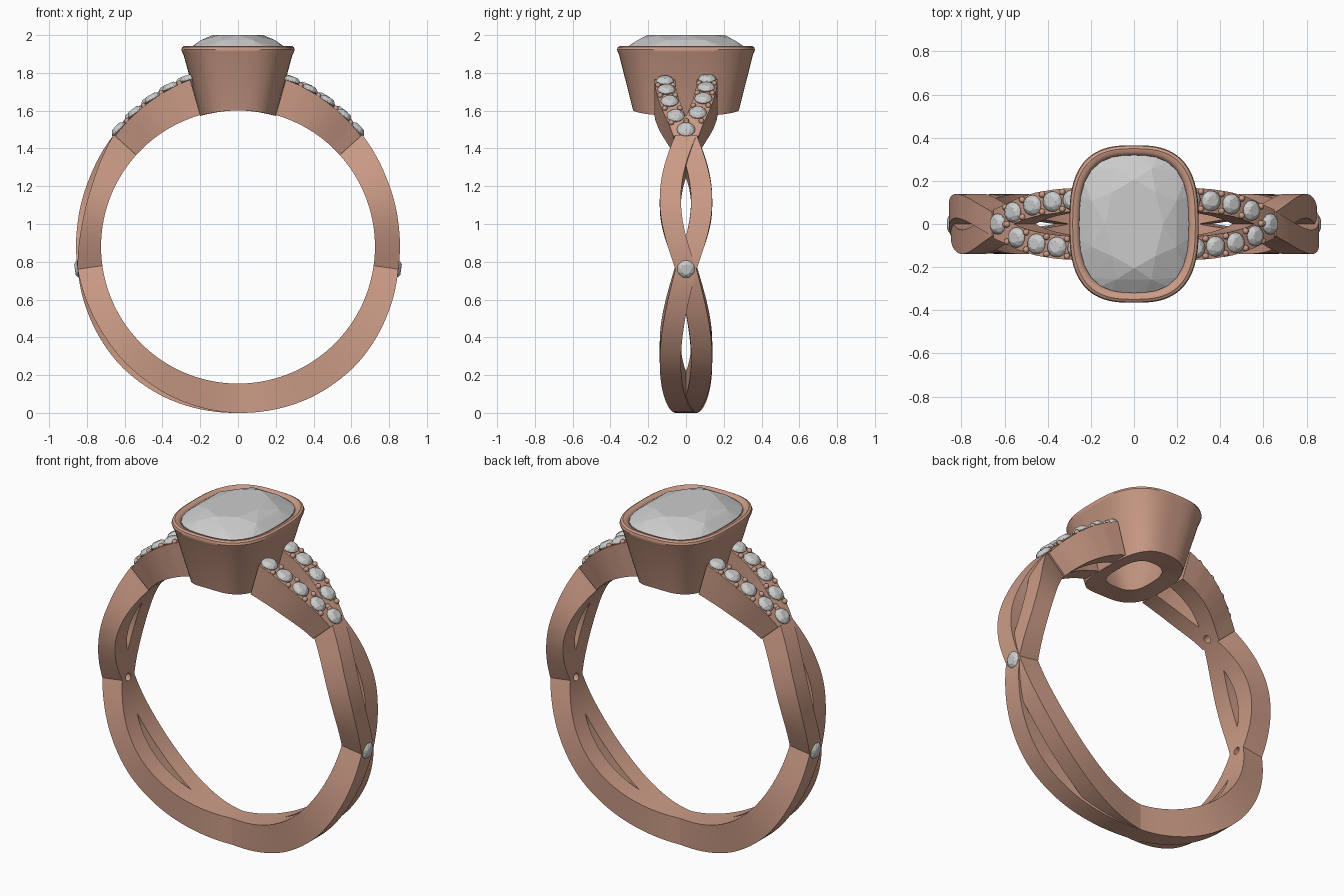
import bpy, bmesh, math
from mathutils import Matrix, Vector

if "Cube" in bpy.data.objects:
    bpy.data.objects.remove(bpy.data.objects["Cube"])

CZ, RIN = 0.88, 0.725          # finger hole centre height and radius
copper = bpy.data.materials.new("rose_metal")
copper.diffuse_color = (0.60, 0.33, 0.24, 1)
copper.use_nodes = True
copper.node_tree.nodes["Principled BSDF"].inputs["Base Color"].default_value = copper.diffuse_color


def polar(deg, r, y):
    a = math.radians(deg)
    return Vector((r * math.cos(a), y, CZ + r * math.sin(a)))


def interp(table, x):
    for (x0, v0), (x1, v1) in zip(table, table[1:]):
        if x <= x1:
            return v0 + (v1 - v0) * (x - x0) / (x1 - x0)
    return table[-1][1]


def finish(bm, name, mat=None, smooth=True):
    bmesh.ops.recalc_face_normals(bm, faces=bm.faces)
    if smooth:
        for f in bm.faces:
            f.smooth = True
        for e in bm.edges:
            e.smooth = e.calc_face_angle(0) < math.radians(35)
    me = bpy.data.meshes.new(name)
    bm.to_mesh(me)
    bm.free()
    if mat:
        me.materials.append(mat)
    ob = bpy.data.objects.new(name, me)
    bpy.context.collection.objects.link(ob)
    return ob


def opposite(ob):
    # the ring repeats by a half turn about z
    c = ob.copy()
    c.name = ob.name + "_left"
    c.rotation_euler.z = math.pi
    bpy.context.collection.objects.link(c)


def loft(bm, loops, closed=False):
    rings = [[bm.verts.new(p) for p in lp] for lp in loops]
    n = len(rings[0])
    pairs = list(zip(rings, rings[1:]))
    if closed:
        pairs.append((rings[-1], rings[0]))
    for a, b in pairs:
        for i in range(n):
            j = (i + 1) % n
            bm.faces.new((a[i], a[j], b[j], b[i]))
    if not closed:
        bm.faces.new(rings[0])
        bm.faces.new(rings[-1])


def strand_loop(deg, y, rout, half):
    return [polar(deg, RIN, y - half), polar(deg, rout, y - half),
            polar(deg, rout, y + half), polar(deg, RIN, y + half)]


def cushion(sx, sy, z, n, power=2.8, shift=0.0):
    pts = []
    for i in range(n):
        a = 2 * math.pi * (i + shift) / n
        c, s = math.cos(a), math.sin(a)
        k = (abs(c) ** power + abs(s) ** power) ** (-1 / power)
        pts.append(Vector((sx * k * c, sy * k * s, z)))
    return pts


def gem(bm, points, mat=Matrix()):
    vs = [bm.verts.new(mat @ p) for p in points]
    bmesh.ops.convex_hull(bm, input=vs)


def round_gem(bm, deg, r, y, rad):
    pts = (cushion(rad * .55, rad * .55, .02, 8, 2) + cushion(rad * .85, rad * .85, .011, 8, 2, .5)
           + cushion(rad, rad, 0, 16, 2) + cushion(rad, rad, -.006, 16, 2)
           + cushion(rad * .45, rad * .45, -.035, 8, 2) + [Vector((0, 0, -.055))])
    m = Matrix.Translation(polar(deg, r, y)) @ Matrix.Rotation(math.pi / 2 - math.radians(deg), 4, 'Y')
    gem(bm, pts, m)


# drill for the small holes behind the side and apex stones
bm = bmesh.new()
for deg in (-8, 45, 188, 135):
    m = Matrix.Translation(polar(deg, .76, 0)) @ Matrix.Rotation(math.pi / 2 - math.radians(deg), 4, 'Y')
    bmesh.ops.create_cone(bm, cap_ends=True, segments=20, radius1=.022, radius2=.022, depth=.2, matrix=m)
drill = finish(bm, "hole_cutter", copper, smooth=False)
drill.hide_render = True
drill.hide_viewport = False
drill.display_type = 'WIRE'


def drilled(ob):
    mod = ob.modifiers.new("holes", 'BOOLEAN')
    mod.operation, mod.object, mod.solver = 'DIFFERENCE', drill, 'EXACT'
    opposite(ob)


# woven band: two lobes per side, two strands per lobe
OUTER = [(-90, .88), (-65, .887), (-45, .885), (-25, .87), (-8, .857), (8, .858), (25, .866), (42, .885)]
for lobe, (a0, a1, skew) in {"lower": (-90, -8, 1.2), "upper": (-8, 42, 1.0)}.items():
    for sign, label in ((-1, "front"), (1, "back")):
        bm = bmesh.new()
        loops = []
        for i in range(33):
            t = i / 32
            deg = a0 + (a1 - a0) * t
            s = math.sin(math.pi * t ** skew)
            drop = .028 * s if sign > 0 else 0
            loops.append(strand_loop(deg, sign * .083 * s, interp(OUTER, deg) - drop, .056))
        loft(bm, loops)
        drilled(finish(bm, f"{lobe}_{label}_strand", copper))

# split shoulders that carry the small stones
SPREAD = [(42, .012), (47, .034), (52, .06), (56, .078), (60, .092), (67, .107), (74, .113)]


def shoulder_r(deg):
    return .875 + .045 * (deg - 42) / 32


STONES = {-1: (51, 58.5, 65.5, 72), 1: (52.5, 60, 67, 73.5)}
for sign, label in ((-1, "front"), (1, "back")):
    bm = bmesh.new()
    loft(bm, [strand_loop(d, sign * interp(SPREAD, d), shoulder_r(d), .055)
              for d in [42 + 32 * i / 24 for i in range(25)]])
    drilled(finish(bm, f"{label}_shoulder", copper))

    # bead prongs between neighbouring stones
    bm = bmesh.new()
    angs = (44.5,) + STONES[sign]
    for a, b in zip(angs, angs[1:]):
        d = (a + b) / 2
        for side in (-.04, .04):
            p = polar(d, shoulder_r(d) + .004, sign * interp(SPREAD, d) + side)
            bmesh.ops.create_icosphere(bm, subdivisions=2, radius=.015, matrix=Matrix.Translation(p))
    opposite(finish(bm, f"{label}_prongs", copper))

# small stones on the shoulders and at the side crossing
bm = bmesh.new()
round_gem(bm, 44.5, shoulder_r(44.5) + .01, 0, .048)
for sign, angs in STONES.items():
    for d in angs:
        round_gem(bm, d, shoulder_r(d) + .008, sign * interp(SPREAD, d), .047)
opposite(finish(bm, "shoulder_stones", smooth=False))
bm = bmesh.new()
round_gem(bm, -8, .852, 0, .05)
opposite(finish(bm, "side_stone", smooth=False))

# bezel cup, its foot trimmed to the finger hole
PROFILE = [(.200, .280, None), (.288, .354, 1.895), (.296, .361, 1.91), (.300, .365, 1.923),
           (.296, .361, 1.936), (.284, .349, 1.943), (.268, .333, 1.94), (.256, .321, 1.93),
           (.250, .315, 1.915), (.238, .303, 1.885), (.115, .160, None)]
bm = bmesh.new()
loops = []
for sx, sy, z in PROFILE:
    lp = cushion(sx, sy, z or 0, 96)
    if z is None:
        for p in lp:
            p.z = CZ + math.sqrt((RIN - .004) ** 2 - p.x ** 2)
    loops.append(lp)
loft(bm, loops, closed=True)
finish(bm, "bezel", copper)

# cushion-cut centre stone
bm = bmesh.new()
gem(bm, cushion(.135, .205, 2.0, 8, 2.2) + cushion(.205, .268, 1.973, 8, 2.5, .5)
    + cushion(.254, .319, 1.932, 32) + cushion(.254, .319, 1.92, 32)
    + cushion(.15, .19, 1.80, 8, 2.5, .5) + [Vector((0, 0, 1.68))])
bmesh.ops.dissolve_limit(bm, angle_limit=.01, verts=bm.verts, edges=bm.edges)
finish(bm, "centre_stone", smooth=False)
